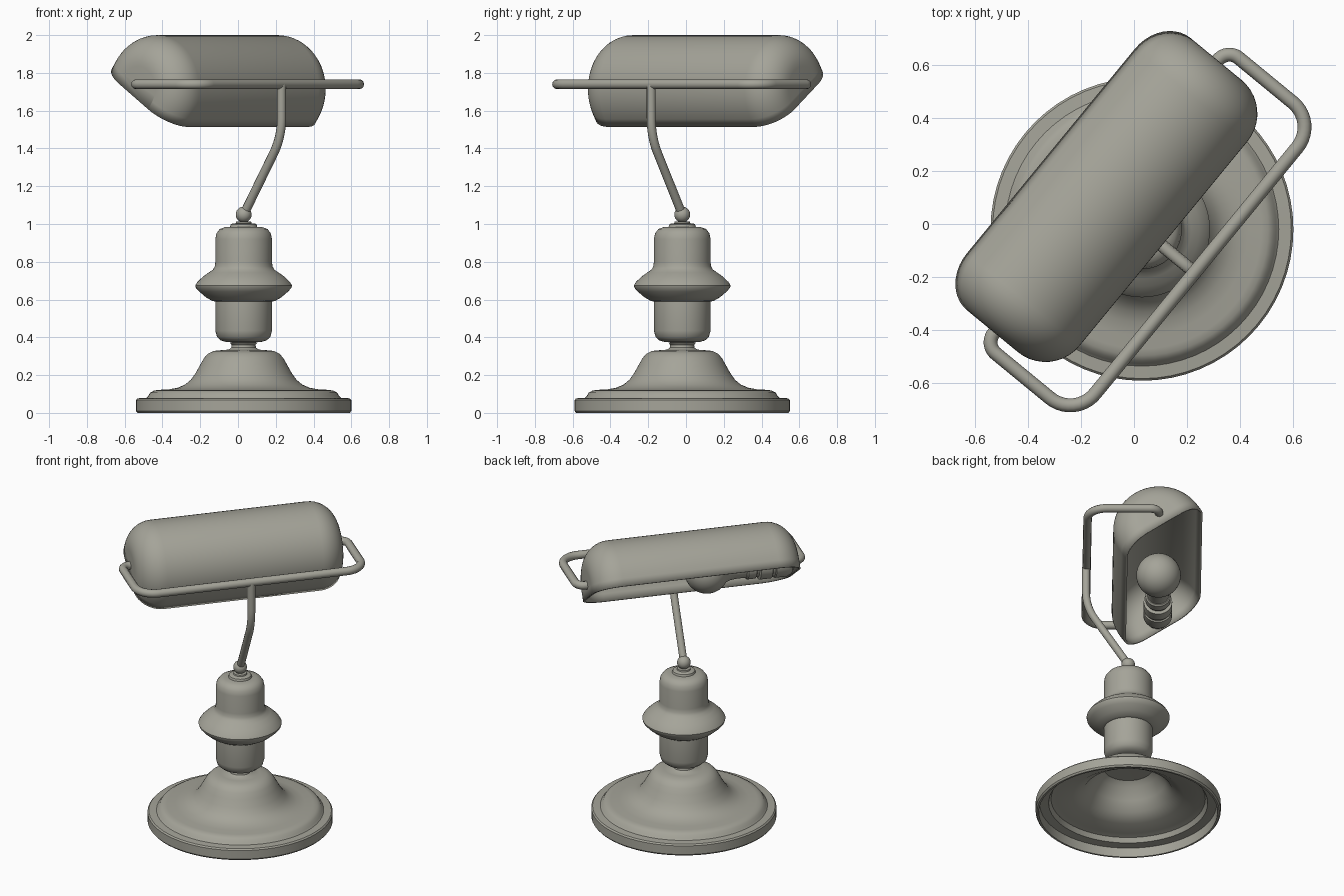
import bpy, bmesh, math
from mathutils import Vector

if "Cube" in bpy.data.objects:
    bpy.data.objects.remove(bpy.data.objects["Cube"])

ANG = math.radians(50.6)
CU, SU = math.cos(ANG), math.sin(ANG)
UC = 0.013          # middle of the shade along its length
AX_V, AX_Z = -0.152, 1.715   # shade axis

mat = bpy.data.materials.new("warm_grey")
mat.diffuse_color = (0.376, 0.371, 0.319, 1)
mat.use_nodes = True
mat.node_tree.nodes["Principled BSDF"].inputs["Base Color"].default_value = mat.diffuse_color


def P(u, v, z):
    """Turned lamp-head frame (along shade, forward, up) to world."""
    return Vector((u * CU + v * SU, u * SU - v * CU, z))


def finish(ob, angle=35):
    bpy.ops.object.select_all(action='DESELECT')
    ob.select_set(True)
    bpy.context.view_layer.objects.active = ob
    if ob.type == 'CURVE':
        bpy.ops.object.convert(target='MESH')
        ob = bpy.context.view_layer.objects.active
    bpy.ops.object.shade_smooth_by_angle(angle=math.radians(angle))
    ob.data.materials.clear()
    ob.data.materials.append(mat)
    return ob


def mesh_object(name, bm):
    bmesh.ops.remove_doubles(bm, verts=bm.verts, dist=1e-5)
    bmesh.ops.recalc_face_normals(bm, faces=bm.faces)
    me = bpy.data.meshes.new(name)
    bm.to_mesh(me)
    bm.free()
    ob = bpy.data.objects.new(name, me)
    bpy.context.collection.objects.link(ob)
    return ob


def bridge(bm, rings, closed):
    for a, b in zip(rings, rings[1:]):
        n = len(a)
        for i in range(n if closed else n - 1):
            j = (i + 1) % n
            bm.faces.new((a[i], a[j], b[j], b[i]))


def lathe(name, profile, place, n=64, angle=35):
    """Spin (radius, height) points; place(a, b, h) gives the world point."""
    bm = bmesh.new()
    rings = [[bm.verts.new(place(r * math.cos(2 * math.pi * i / n),
                                 r * math.sin(2 * math.pi * i / n), h))
              for i in range(n)] for r, h in profile]
    bridge(bm, rings, True)
    return finish(mesh_object(name, bm), angle)


def tube(name, pts, radius, trims, steps=10):
    """Round bar through the points, with rounded corners."""
    path = [pts[0]]
    for i in range(1, len(pts) - 1):
        c, d = pts[i], trims[i - 1]
        da, db = (pts[i - 1] - c).normalized(), (pts[i + 1] - c).normalized()
        a, b, w = c + da * d, c + db * d, math.sin(da.angle(db) / 2)
        for k in range(steps + 1):
            t = k / steps
            wa, wc, wb = (1 - t) ** 2, 2 * w * t * (1 - t), t * t
            path.append((a * wa + c * wc + b * wb) / (wa + wc + wb))
    path.append(pts[-1])
    cu = bpy.data.curves.new(name, 'CURVE')
    cu.dimensions = '3D'
    cu.bevel_depth, cu.bevel_resolution, cu.use_fill_caps = radius, 4, True
    sp = cu.splines.new('POLY')
    sp.points.add(len(path) - 1)
    for q, p in zip(sp.points, path):
        q.co = (*p, 1)
    ob = bpy.data.objects.new(name, cu)
    bpy.context.collection.objects.link(ob)
    return finish(ob)


def upright(a, b, h):
    return Vector((0.03 + a, -0.02 + b, h))


# hollow flared foot: outside from the rim to the neck, then the inside
lathe("base_foot", [
    (0.0001, 0.315), (0.15, 0.312), (0.185, 0.285), (0.23, 0.215), (0.27, 0.155),
    (0.34, 0.115), (0.44, 0.105), (0.475, 0.095), (0.49, 0.065), (0.545, 0.06),
    (0.55, 0.0), (0.562, 0.0), (0.57, 0.01), (0.57, 0.068), (0.562, 0.077),
    (0.515, 0.08), (0.505, 0.09), (0.495, 0.107), (0.475, 0.118), (0.45, 0.122),
    (0.40, 0.124), (0.35, 0.133), (0.31, 0.15), (0.28, 0.175), (0.255, 0.21),
    (0.23, 0.255), (0.21, 0.29), (0.19, 0.313), (0.16, 0.328), (0.12, 0.332),
    (0.08, 0.335), (0.066, 0.345), (0.063, 0.36), (0.075, 0.373), (0.0001, 0.38)],
    upright)

# turned column with its bulging collar
lathe("column", [
    (0.0001, 0.374), (0.09, 0.375), (0.12, 0.383), (0.141, 0.402), (0.15, 0.435),
    (0.15, 0.59), (0.165, 0.592), (0.20, 0.612), (0.235, 0.642), (0.253, 0.662),
    (0.256, 0.675), (0.245, 0.693), (0.215, 0.722), (0.185, 0.743), (0.163, 0.758),
    (0.153, 0.775), (0.15, 0.80), (0.15, 0.92), (0.144, 0.95), (0.127, 0.973),
    (0.10, 0.983), (0.072, 0.985), (0.068, 0.998), (0.06, 1.003), (0.042, 1.004),
    (0.04, 1.012), (0.0001, 1.014)], upright)

# ball joint
lathe("ball_joint", [(max(0.0001, 0.042 * math.sin(math.pi * i / 16)),
                      1.05 - 0.042 * math.cos(math.pi * i / 16))
                     for i in range(17)], upright, 32)

# bent arm and handle-shaped bracket
tube("arm", [P(0.004, 0.036, 1.05), P(0.004, 0.295, 1.46), P(0.004, 0.295, 1.74)],
     0.024, [0.1])
half = [(0.62, -0.147), (0.72, -0.147), (0.72, 0.292)]
loop = [P(UC + u, v, 1.74) for u, v in half]
loop += [P(UC - u, v, 1.74) for u, v in reversed(half)]
tube("shade_bracket", loop, 0.026, [0.055, 0.12, 0.12, 0.055])

# shade: U-shaped section swept along its length with rounded ends
R, FILLET, HALF, LIP = 0.285, 0.165, 0.663, 0.05
ND = Vector((0.56, 0.828))     # direction the section bulges to (v, z)
DD = Vector((-0.828, 0.56))    # across the opening


def section(bm, u, inset):
    r = R - inset
    pts = [(r, -LIP)] + [(r * math.cos(math.pi * i / 32), r * math.sin(math.pi * i / 32))
                         for i in range(33)] + [(-r, -LIP)]
    ring = []
    for a, b in pts:
        q = DD * a + ND * b
        ring.append(bm.verts.new(P(UC + u, AX_V + q.x, AX_Z + q.y)))
    return ring


bm = bmesh.new()
stations = [(HALF - FILLET + FILLET * math.sin(t), FILLET * (1 - math.cos(t)))
            for t in (math.pi / 2 * i / 10 for i in range(11))]
rings = [section(bm, -u, e) for u, e in reversed(stations)]
rings += [section(bm, u, e) for u, e in stations]
bridge(bm, rings, False)
bm.faces.new(rings[0])
bm.faces.new(rings[-1])
shade = mesh_object("shade", bm)
mod = shade.modifiers.new("thickness", 'SOLIDIFY')
mod.thickness, mod.offset = 0.014, -1
finish(shade, 40)


# bulb and socket lie along the shade
def lying(a, b, h):
    return P(h, AX_V + a, 1.74 + b)


BR, BU = 0.137, -0.09
ball = [(max(0.0001, BR * math.sin(math.radians(a))), BU + BR * math.cos(math.radians(a)))
        for a in range(0, 146, 8)]
lathe("bulb", ball + [(0.07, -0.23), (0.066, -0.27), (0.066, -0.36), (0.0001, -0.36)],
      lying, 40)
lathe("socket", [(0.0001, -0.33), (0.07, -0.33), (0.078, -0.34), (0.078, -0.39),
                 (0.07, -0.395), (0.07, -0.41), (0.088, -0.415), (0.088, -0.49),
                 (0.08, -0.495), (0.08, -0.51), (0.088, -0.515), (0.088, -0.59),
                 (0.075, -0.62), (0.05, -0.63), (0.05, -0.645), (0.0001, -0.645)],
      lying, 40)
